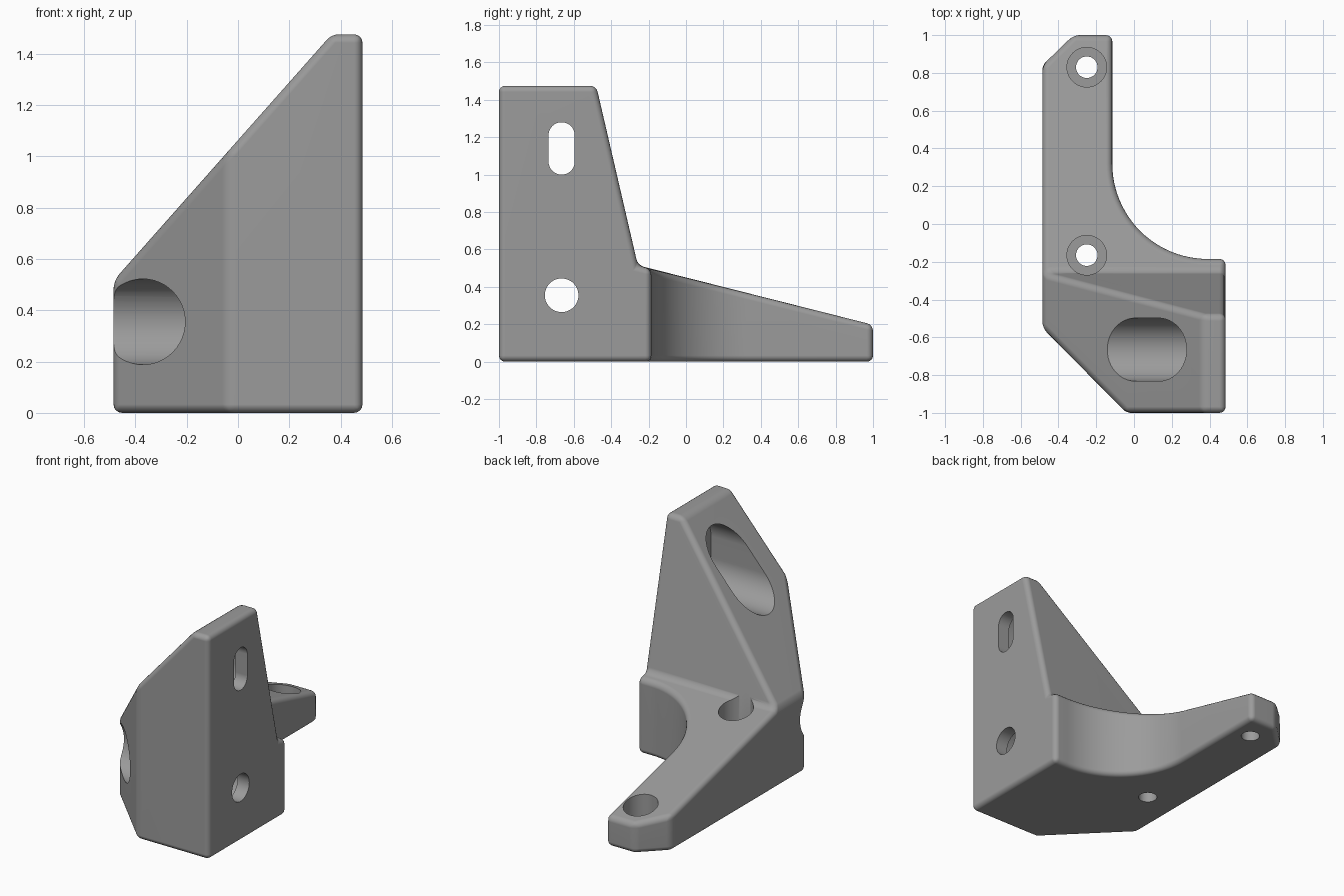
import bpy, bmesh, math

if "Cube" in bpy.data.objects:
    bpy.data.objects.remove(bpy.data.objects["Cube"])


def prism(name, pts, axis, lo, hi):
    """Extrude a closed 2D outline along an axis."""
    place = {'X': lambda p, d: (d, p[0], p[1]),
             'Y': lambda p, d: (p[0], d, p[1]),
             'Z': lambda p, d: (p[0], p[1], d)}[axis]
    bm = bmesh.new()
    a = [bm.verts.new(place(p, lo)) for p in pts]
    b = [bm.verts.new(place(p, hi)) for p in pts]
    bm.faces.new(a)
    bm.faces.new(b)
    n = len(pts)
    for i in range(n):
        j = (i + 1) % n
        bm.faces.new((a[i], a[j], b[j], b[i]))
    bmesh.ops.recalc_face_normals(bm, faces=bm.faces)
    me = bpy.data.meshes.new(name)
    bm.to_mesh(me)
    bm.free()
    ob = bpy.data.objects.new(name, me)
    bpy.context.collection.objects.link(ob)
    return ob


def arc(cx, cy, r, a0, a1, n):
    return [(cx + r * math.cos(math.radians(a0 + (a1 - a0) * i / n)),
             cy + r * math.sin(math.radians(a0 + (a1 - a0) * i / n)))
            for i in range(n + 1)]


def slot(u, v0, v1, r):
    """Stadium outline, or a circle when v0 equals v1."""
    if v0 == v1:
        return arc(u, v0, r, 0, 360, 48)[:-1]
    return arc(u, v1, r, 0, 180, 24) + arc(u, v0, r, 180, 360, 24)


def apply_mod(ob, kind, **settings):
    bpy.context.view_layer.objects.active = ob
    mod = ob.modifiers.new(kind.lower(), kind)
    for key, value in settings.items():
        setattr(mod, key, value)
    bpy.ops.object.modifier_apply(modifier=mod.name)


def boolean(ob, tool, operation):
    apply_mod(ob, 'BOOLEAN', object=tool, operation=operation, solver='EXACT')
    bpy.data.objects.remove(tool, do_unlink=True)


# Footprint with the concave inner corner
footprint = ([(-0.485, -0.55), (-0.04, -1), (0.485, -1), (0.485, -0.185)]
             + arc(0.39, 0.32, 0.505, 270, 180, 24)
             + [(-0.115, 1), (-0.32, 1), (-0.485, 0.84)])
bracket = prism("bracket", footprint, 'Z', 0, 2)

# Side outline: sloping foot and leaning upright
side = [(-2, -1), (2, -1), (2, -0.054), (-0.257, 0.513), (-0.48, 1.475), (-2, 1.475)]
boolean(bracket, prism("side_outline", side, 'X', -2, 2), 'INTERSECT')

# Diagonal slope across the upright
slope = [(-1.2, -1), (2, -1), (2, 3.321), (-1.2, -0.292)]
boolean(bracket, prism("slope_outline", slope, 'Y', -3, 3), 'INTERSECT')

# Join the corner where slope, upright and foot meet
bm = bmesh.new()
bm.from_mesh(bracket.data)
bmesh.ops.remove_doubles(bm, verts=bm.verts, dist=0.015)
bmesh.ops.recalc_face_normals(bm, faces=bm.faces)
bm.to_mesh(bracket.data)
bm.free()

# Rounded edges
apply_mod(bracket, 'BEVEL', width=0.033, segments=4, limit_method='ANGLE',
          angle_limit=math.radians(25), use_clamp_overlap=False)

# Counterbored bolt holes through the foot
for y in (0.83, -0.165):
    boolean(bracket, prism("foot_bore", slot(-0.25, y, y, 0.105), 'Z', 0.08, 2), 'DIFFERENCE')
    boolean(bracket, prism("foot_hole", slot(-0.25, y, y, 0.057), 'Z', -1, 1), 'DIFFERENCE')

# Counterbored round hole and slot through the upright
for z0, z1, r in ((0.355, 0.355, 0.09), (1.07, 1.21, 0.07)):
    boolean(bracket, prism("upright_bore", slot(-0.665, z0, z1, 0.167), 'X', -1, 0.40), 'DIFFERENCE')
    boolean(bracket, prism("upright_hole", slot(-0.665, z0, z1, r), 'X', 0, 1), 'DIFFERENCE')

# Colour and smooth shading
grey = bpy.data.materials.new("mid_grey")
grey.diffuse_color = (0.33, 0.33, 0.33, 1)
grey.use_nodes = True
grey.node_tree.nodes["Principled BSDF"].inputs["Base Color"].default_value = grey.diffuse_color
bracket.data.materials.clear()
bracket.data.materials.append(grey)
for poly in bracket.data.polygons:
    poly.material_index = 0
bpy.ops.object.select_all(action='DESELECT')
bracket.select_set(True)
bpy.context.view_layer.objects.active = bracket
bpy.ops.object.shade_smooth_by_angle(angle=math.radians(30))
normals = bracket.modifiers.new("weighted_normals", 'WEIGHTED_NORMAL')
normals.keep_sharp = True
